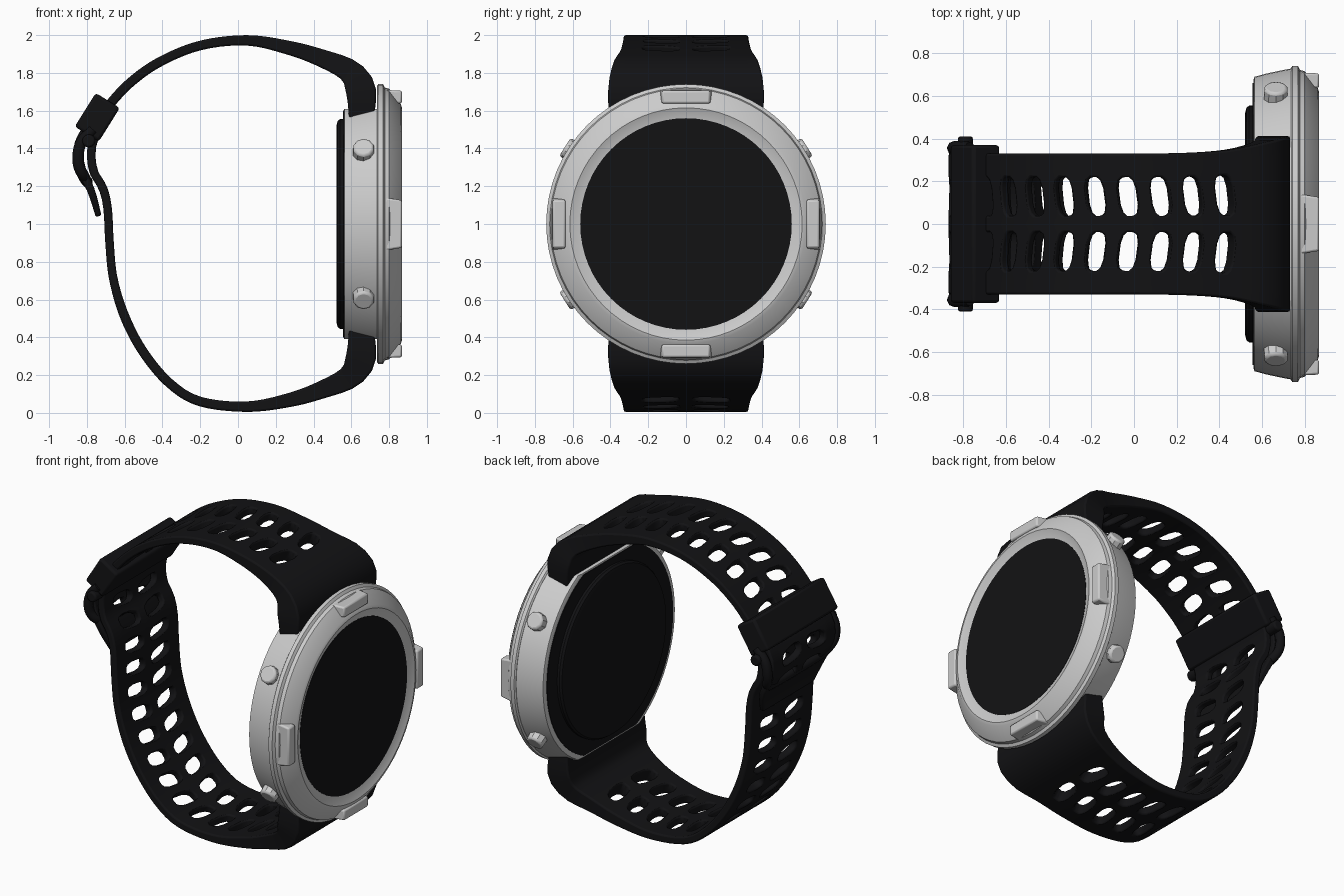
import bpy, bmesh, math
from mathutils import Vector, Matrix

if "Cube" in bpy.data.objects:
    bpy.data.objects.remove(bpy.data.objects["Cube"])

CENTRE = Vector((0, 0, 1))
black = bpy.data.materials.new("black_rubber")
black.diffuse_color = (0.006, 0.006, 0.007, 1)
black.use_nodes = True
black.node_tree.nodes["Principled BSDF"].inputs["Base Color"].default_value = black.diffuse_color


def finish(bm, name, mat=None, bevel=0, angle=35):
    bmesh.ops.recalc_face_normals(bm, faces=bm.faces)
    me = bpy.data.meshes.new(name)
    bm.to_mesh(me)
    bm.free()
    ob = bpy.data.objects.new(name, me)
    bpy.context.collection.objects.link(ob)
    if mat:
        me.materials.append(mat)
    if bevel:
        m = ob.modifiers.new("bevel", 'BEVEL')
        m.width, m.segments, m.limit_method = bevel, 2, 'ANGLE'
        m.angle_limit = math.radians(40)
    bpy.ops.object.select_all(action='DESELECT')
    ob.select_set(True)
    bpy.context.view_layer.objects.active = ob
    bpy.ops.object.shade_smooth_by_angle(angle=math.radians(angle))
    return ob


def lathe(name, profile, mat=None, cut=None, n=64):
    """Turn an (x, radius) profile round the watch axis; cut = flat top and bottom."""
    bm = bmesh.new()
    rings = []
    for x, r in profile:
        rings.append([bm.verts.new((x, r * math.sin(2 * math.pi * i / n),
                                    1 + r * math.cos(2 * math.pi * i / n))) for i in range(n)])
    for a, b in zip(rings, rings[1:]):
        for i in range(n):
            bm.faces.new((a[i], a[i - 1], b[i - 1], b[i]))
    bm.faces.new(rings[0])
    bm.faces.new(rings[-1])
    if cut:
        for s in (1, -1):
            bmesh.ops.bisect_plane(bm, geom=bm.verts[:] + bm.edges[:] + bm.faces[:],
                                   plane_co=(0, 0, 1 + s * cut), plane_no=(0, 0, s), clear_outer=True)
            bmesh.ops.holes_fill(bm, edges=[e for e in bm.edges if e.is_boundary], sides=0)
    return finish(bm, name, mat)


def spline(pts, steps=16):
    """Catmull-Rom through tuples of any length."""
    pts = [Vector(p) for p in pts]
    pts = [2 * pts[0] - pts[1]] + pts + [2 * pts[-1] - pts[-2]]
    out = []
    for i in range(1, len(pts) - 2):
        a, b, c, d = pts[i - 1:i + 3]
        for k in range(steps):
            t = k / steps
            out.append(0.5 * (2 * b + (c - a) * t + (2 * a - 5 * b + 4 * c - d) * t * t
                              + (3 * b - a - 3 * c + d) * t ** 3))
    return out + [pts[-2]]


def strap(name, path, slant, solid_start=3, pitch=0.15):
    """Perforated band: flat sheet in (s, v), thickened, then wrapped on the path of (x, z, thickness, half width)."""
    line = spline(path)
    dist = [0]
    for a, b in zip(line, line[1:]):
        dist.append(dist[-1] + math.hypot(b[0] - a[0], b[1] - a[1]))
    cells = int(dist[-1] / pitch)

    def at(s):
        i = 0
        while i < len(line) - 2 and dist[i + 1] < s:
            i += 1
        f = (s - dist[i]) / (dist[i + 1] - dist[i])
        return line[i].lerp(line[i + 1], f)

    bm = bmesh.new()

    def quad(pts):
        bm.faces.new([bm.verts.new((s, v, 0)) for s, v in pts])

    def grid(s0, v0, v1, rows):
        for i in range(3):
            for j in range(rows):
                a, b = s0 + pitch * i / 3, s0 + pitch * (i + 1) / 3
                c, d = v0 + (v1 - v0) * j / rows, v0 + (v1 - v0) * (j + 1) / rows
                quad([(a, c), (b, c), (b, d), (a, d)])

    t = 1 / 3
    side = [(-1, -1), (-t, -1), (t, -1)]
    ring = side + [(-y, x) for x, y in side] + [(-x, -y) for x, y in side] + [(y, -x) for x, y in side]
    for c in range(cells):
        s0 = c * pitch
        for sg in (1, -1):
            grid(s0, sg * 0.78, sg, 1)
            if c < solid_start or c == cells - 1:
                grid(s0, 0, sg * 0.78, 3)
                continue
            outer, hole = [], []
            for a, b in ring:
                outer.append((s0 + pitch * (a + 1) / 2, sg * 0.39 * (b + 1)))
                if abs(a) == abs(b):
                    ha, hb = a * 0.78, b * 0.84
                elif abs(a) == 1:
                    ha, hb = a, b * 1.3
                else:
                    ha, hb = a * 1.2, b
                hole.append((s0 + pitch / 2 + 0.041 * ha + slant * hb, sg * (0.39 + 0.275 * hb)))
            for i in range(12):
                quad([outer[i - 1], outer[i], hole[i], hole[i - 1]])
    bmesh.ops.remove_doubles(bm, verts=bm.verts, dist=0.0005)
    bmesh.ops.recalc_face_normals(bm, faces=bm.faces)
    ext = bmesh.ops.extrude_face_region(bm, geom=bm.faces[:], use_keep_orig=True)
    for g in ext["geom"]:
        if isinstance(g, bmesh.types.BMVert):
            g.co.z = 1
    for v in bm.verts:
        s, w, h = v.co
        p, q0, q1 = at(s), at(s - 0.01), at(s + 0.01)
        d = Vector((q1[0] - q0[0], q1[1] - q0[1])).normalized()
        off = (h - 0.5) * p[2]
        v.co = (p[0] + d.y * off, w * p[3], p[1] - d.x * off)
    return finish(bm, name, black, bevel=0.01, angle=40)


def block(name, size, matrix, taper=1, mat=None, bevel=0.01):
    bm = bmesh.new()
    bmesh.ops.create_cube(bm, size=1)
    for v in bm.verts:
        k = taper if v.co.x > 0 else 1
        v.co = Vector((v.co.x * size[0], v.co.y * size[1] * k, v.co.z * size[2] * k))
    bm.transform(matrix)
    return finish(bm, name, mat, bevel)


# Case: middle with flats for the straps, bezel ring, screen and black back
lathe("case_middle", [(0.56, 0.675), (0.565, 0.69), (0.62, 0.705), (0.70, 0.722), (0.745, 0.73)], cut=0.61)
lathe("bezel", [(0.735, 0.70), (0.735, 0.73), (0.742, 0.74), (0.768, 0.74), (0.778, 0.722),
                (0.80, 0.716), (0.862, 0.635), (0.868, 0.615), (0.845, 0.56)])
lathe("screen", [(0.83, 0.56), (0.847, 0.56)], black)
lathe("case_back", [(0.57, 0.66), (0.556, 0.66)], black, cut=0.6)
lathe("sensor_cover", [(0.57, 0.555), (0.54, 0.555), (0.527, 0.545), (0.521, 0.52)], black)

# Four raised pads on the bezel
for i in range(4):
    rot = Matrix.Translation(CENTRE) @ Matrix.Rotation(i * math.pi / 2, 4, 'X')
    block(f"bezel_pad_{i + 1}", (0.09, 0.28, 0.075), rot @ Matrix.Translation((0.823, 0, 0.672)), 0.9)

# Four side buttons pointing outwards
for i, deg in enumerate((57.5, 122.5, 237.5, 302.5)):
    bm = bmesh.new()
    bmesh.ops.create_cone(bm, cap_ends=True, segments=10, radius1=0.06, radius2=0.056, depth=0.11)
    bm.transform(Matrix.Translation(CENTRE) @ Matrix.Rotation(math.radians(deg), 4, 'X')
                 @ Matrix.Translation((0.665, 0, 0.705)))
    finish(bm, f"button_{i + 1}", bevel=0.012)

# Straps
strap("upper_strap", [(0.655, 1.50, .13, .40), (0.655, 1.60, .14, .41), (0.648, 1.72, .16, .41),
                      (0.59, 1.81, .125, .385), (0.45, 1.875, .095, .35), (0.28, 1.93, .075, .335),
                      (0.05, 1.972, .055, .33), (-0.2, 1.945, .05, .33), (-0.42, 1.855, .05, .33),
                      (-0.58, 1.74, .05, .33), (-0.70, 1.61, .05, .33), (-0.80, 1.50, .05, .33),
                      (-0.845, 1.40, .05, .33), (-0.825, 1.28, .045, .33), (-0.775, 1.17, .04, .32),
                      (-0.735, 1.03, .03, .26)], 0.012)
strap("lower_strap", [(0.655, 0.50, .13, .40), (0.655, 0.40, .14, .41), (0.648, 0.28, .16, .41),
                      (0.59, 0.19, .125, .385), (0.45, 0.125, .095, .35), (0.28, 0.07, .075, .335),
                      (0.05, 0.033, .055, .33), (-0.2, 0.06, .05, .33), (-0.36, 0.155, .05, .33),
                      (-0.50, 0.32, .05, .33), (-0.60, 0.51, .05, .33), (-0.66, 0.71, .045, .33),
                      (-0.68, 0.90, .045, .33), (-0.69, 1.08, .045, .33), (-0.715, 1.19, .045, .33),
                      (-0.765, 1.28, .045, .33), (-0.775, 1.40, .045, .33), (-0.73, 1.53, .045, .33),
                      (-0.67, 1.60, .04, .33)], 0.012)

# Keeper sleeve, tilted to follow the strap
tilt = Matrix.Translation((-0.745, 0, 1.565)) @ Matrix.Rotation(math.radians(32), 4, 'Y')
block("keeper", (0.15, 0.74, 0.21), tilt, mat=black, bevel=0.015)

# Buckle frame: one rounded tube loop, with its cross pin
half = [(-0.77, .355, 1.50), (-0.835, .36, 1.42), (-0.845, .35, 1.32), (-0.815, .31, 1.25), (-0.80, .2, 1.225)]
loop = half + [(x, -y, z) for x, y, z in reversed(half)]
cu = bpy.data.curves.new("buckle_frame", 'CURVE')
cu.dimensions, cu.bevel_depth, cu.bevel_resolution, cu.use_fill_caps = '3D', 0.03, 2, True
pts = spline(loop, 5)
sp = cu.splines.new('POLY')
sp.points.add(len(pts) - 1)
for p, q in zip(sp.points, pts):
    p.co = (*q, 1)
cu.materials.append(black)
bpy.context.collection.objects.link(bpy.data.objects.new("buckle_frame", cu))
bm = bmesh.new()
bmesh.ops.create_cone(bm, cap_ends=True, segments=12, radius1=0.035, radius2=0.035, depth=0.82)
bm.transform(Matrix.Translation((-0.79, 0, 1.44)) @ Matrix.Rotation(math.pi / 2, 4, 'X'))
finish(bm, "buckle_pin", black, bevel=0.01)
